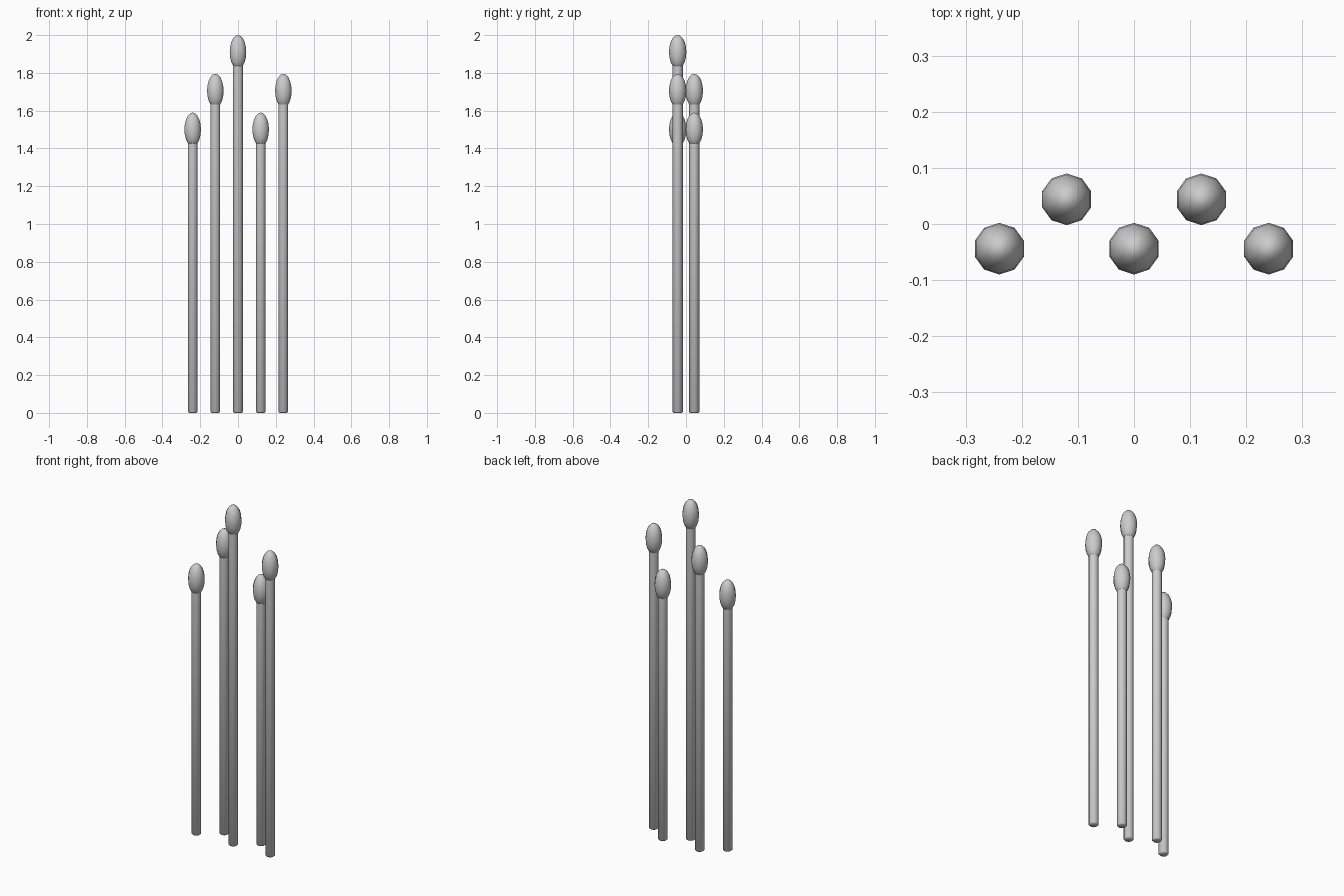
import bpy, bmesh, math

if "Cube" in bpy.data.objects:
    bpy.data.objects.remove(bpy.data.objects["Cube"])

SIDES = 10


def lathe(name, profile, x, y):
    """Turn a (radius, z) profile around a vertical axis; radius 0 closes to a pole."""
    bm = bmesh.new()
    rings = []
    for r, z in profile:
        if r == 0:
            rings.append([bm.verts.new((0, 0, z))] * SIDES)
        else:
            rings.append([bm.verts.new((r * math.cos(a), r * math.sin(a), z))
                          for a in (math.pi / 2 + math.tau * i / SIDES for i in range(SIDES))])
    for low, high in zip(rings, rings[1:]):
        for i in range(SIDES):
            j = (i + 1) % SIDES
            corners = list(dict.fromkeys((low[i], low[j], high[j], high[i])))
            bm.faces.new(corners)
    # Close open ends with a flat cap
    for ring in (rings[0], rings[-1]):
        if ring[0] is not ring[1]:
            bm.faces.new(ring)
    bmesh.ops.recalc_face_normals(bm, faces=bm.faces)
    mesh = bpy.data.meshes.new(name)
    bm.to_mesh(mesh)
    bm.free()
    obj = bpy.data.objects.new(name, mesh)
    obj.location = (x, y, 0)
    bpy.context.collection.objects.link(obj)
    bpy.ops.object.select_all(action='DESELECT')
    obj.select_set(True)
    bpy.context.view_layer.objects.active = obj
    bpy.ops.object.shade_smooth_by_angle(angle=math.radians(50))
    return obj


STEM_R, HEAD_R, HEAD_H = 0.027, 0.046, 0.09
RINGS = 10

# Five reeds in a zigzag row: x, y, overall height
reeds = [(-0.24, -0.044, 1.59), (-0.12, 0.044, 1.795), (0, -0.044, 2.0),
         (0.12, 0.044, 1.59), (0.24, -0.044, 1.795)]

for n, (x, y, top) in enumerate(reeds, 1):
    centre = top - HEAD_H
    # Straight stem with a small bevel at the foot
    lathe(f"stem_{n}", [(STEM_R - 0.006, 0), (STEM_R, 0.006),
                        (STEM_R, centre - 0.03)], x, y)
    # Egg-shaped seed head swallowing the stem tip
    head = [(0, centre - HEAD_H)]
    for k in range(1, RINGS):
        a = math.pi * k / RINGS
        head.append((HEAD_R * math.sin(a), centre - HEAD_H * math.cos(a)))
    head.append((0, top))
    lathe(f"seed_head_{n}", head, x, y)
